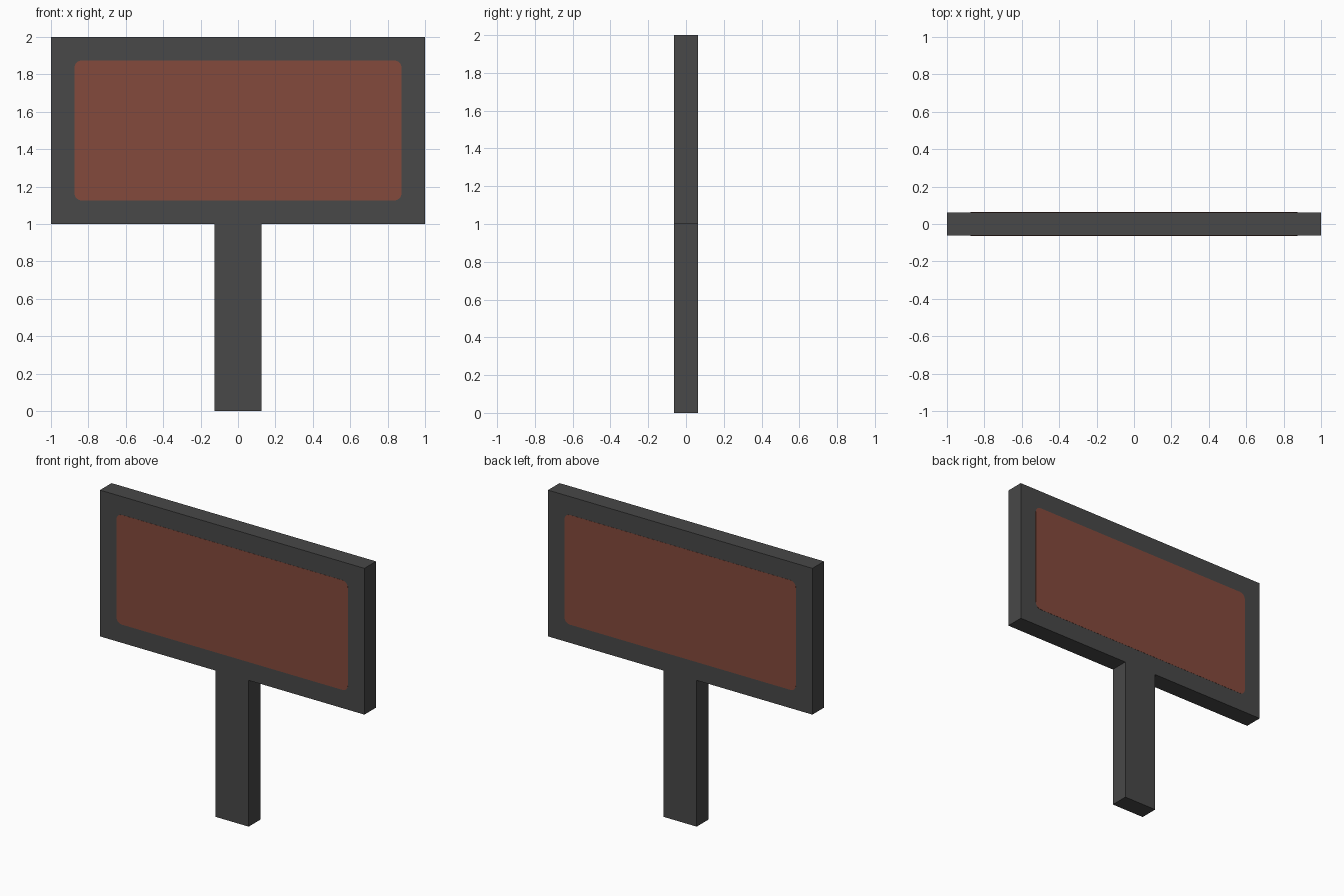
import bpy, bmesh, math

if "Cube" in bpy.data.objects:
    bpy.data.objects.remove(bpy.data.objects["Cube"])

HALF = 0.0625          # half thickness of the sign


def material(name, rgb):
    m = bpy.data.materials.new(name)
    m.diffuse_color = (*rgb, 1.0)
    m.use_nodes = True
    m.node_tree.nodes["Principled BSDF"].inputs["Base Color"].default_value = m.diffuse_color
    return m


def slab(name, outline, y0, y1, mat):
    """Extrude an (x, z) outline from y0 to y1."""
    bm = bmesh.new()
    face = bm.faces.new([bm.verts.new((x, y0, z)) for x, z in outline])
    ext = bmesh.ops.extrude_face_region(bm, geom=[face])
    moved = [v for v in ext["geom"] if isinstance(v, bmesh.types.BMVert)]
    bmesh.ops.translate(bm, verts=moved, vec=(0, y1 - y0, 0))
    bmesh.ops.recalc_face_normals(bm, faces=bm.faces)
    me = bpy.data.meshes.new(name)
    bm.to_mesh(me)
    bm.free()
    me.materials.append(mat)
    ob = bpy.data.objects.new(name, me)
    bpy.context.collection.objects.link(ob)
    return ob


def rounded_rect(hw, z0, z1, r, steps=4):
    pts = []
    corners = [(hw - r, z1 - r), (-hw + r, z1 - r), (-hw + r, z0 + r), (hw - r, z0 + r)]
    for i, (cx, cz) in enumerate(corners):
        for k in range(steps + 1):
            a = math.pi / 2 * (i + k / steps)
            pts.append((cx + r * math.cos(a), cz + r * math.sin(a)))
    return pts


grey = material("dark_grey", (0.065, 0.065, 0.065))
red = material("rust_red", (0.231, 0.0685, 0.0452))

# T-shaped board and post in one piece
right = [(0.125, 0), (0.125, 1), (1, 1), (1, 2)]
outline = right + [(-x, z) for x, z in reversed(right)]
slab("sign_board_and_post", outline, -HALF, HALF, grey)

# Painted panel on the front and the back
panel = rounded_rect(0.875, 1.125, 1.875, 0.04)
for name, s in (("front_panel", -1), ("back_panel", 1)):
    slab(name, panel, s * (HALF - 0.001), s * (HALF + 0.001), red)
